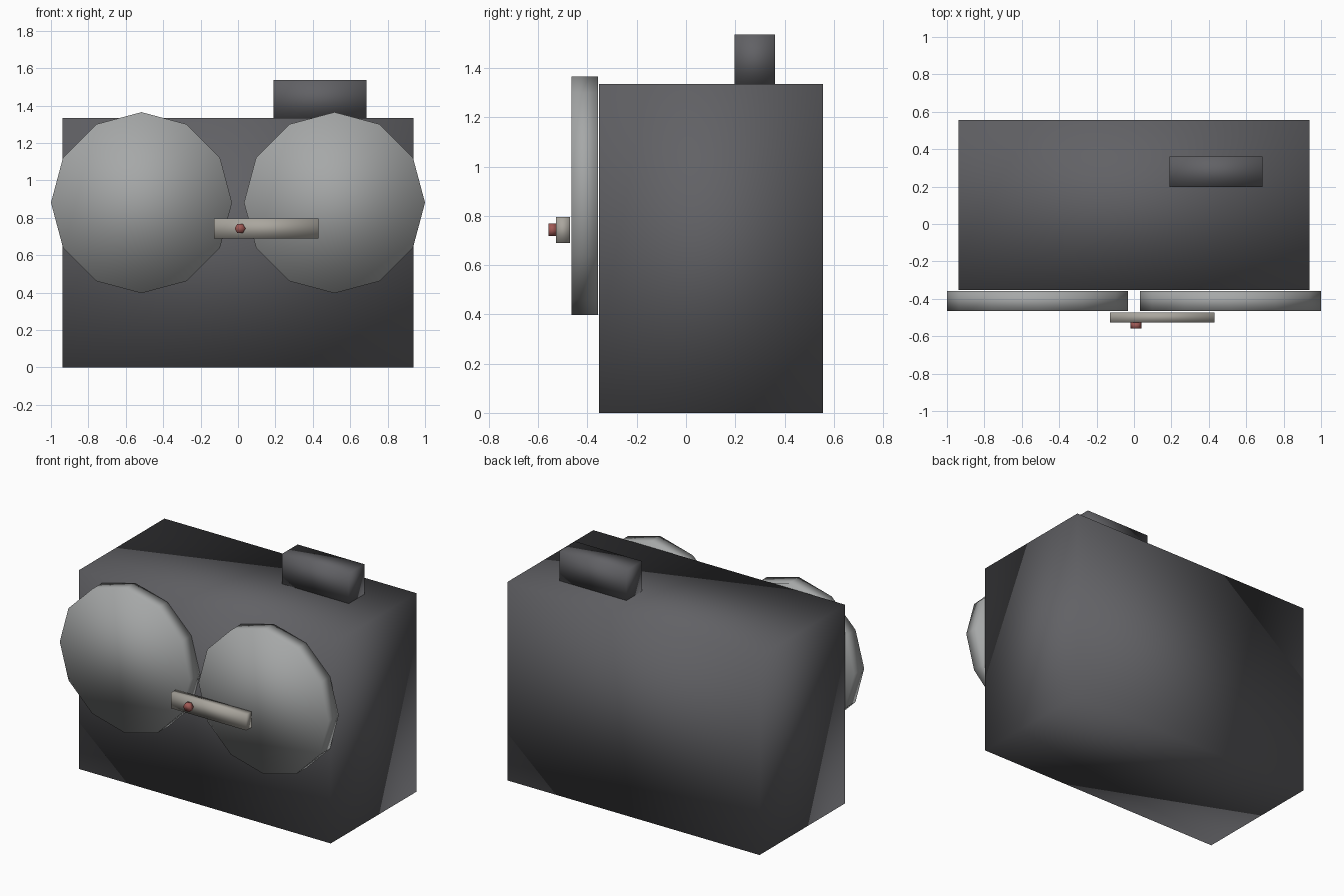
import bpy, bmesh
from math import cos, sin, tau

if "Cube" in bpy.data.objects:
    bpy.data.objects.remove(bpy.data.objects["Cube"])


def material(name, rgb):
    m = bpy.data.materials.new(name)
    m.diffuse_color = (*rgb, 1)
    m.use_nodes = True
    m.node_tree.nodes["Principled BSDF"].inputs["Base Color"].default_value = m.diffuse_color
    return m


dark = material("dark_grey", (0.12, 0.12, 0.13))
light = material("light_grey", (0.38, 0.39, 0.39))
warm = material("warm_grey", (0.40, 0.38, 0.34))
red = material("red", (0.35, 0.10, 0.09))


def prism(name, outline, y0, y1, mat):
    """Extrude an (x, z) outline from y0 back to y1, smooth shaded."""
    bm = bmesh.new()
    face = bm.faces.new([bm.verts.new((x, y0, z)) for x, z in outline])
    ext = bmesh.ops.extrude_face_region(bm, geom=[face], use_keep_orig=True)
    for v in ext["geom"]:
        if isinstance(v, bmesh.types.BMVert):
            v.co.y = y1
    bmesh.ops.recalc_face_normals(bm, faces=bm.faces)
    for f in bm.faces:
        f.smooth = True
    mesh = bpy.data.meshes.new(name)
    bm.to_mesh(mesh)
    bm.free()
    mesh.materials.append(mat)
    obj = bpy.data.objects.new(name, mesh)
    bpy.context.collection.objects.link(obj)
    return obj


def box(name, x0, x1, y0, y1, z0, z1, mat):
    return prism(name, [(x0, z0), (x1, z0), (x1, z1), (x0, z1)], y0, y1, mat)


def disc(name, cx, cz, r, sides, y0, y1, mat):
    ring = [(cx + r * cos(tau * i / sides), cz + r * sin(tau * i / sides))
            for i in range(sides)]
    return prism(name, ring, y0, y1, mat)


# Main case and the small block on top
box("body", -0.937, 0.937, -0.353, 0.557, 0, 1.335, dark)
box("top_block", 0.19, 0.686, 0.197, 0.362, 1.335, 1.537, dark)

# Pair of twelve-sided front discs
for side, label in ((-1, "left"), (1, "right")):
    disc(label + "_disc", side * 0.516, 0.881, 0.484, 12, -0.465, -0.358, light)

# Front bar with its red hexagonal pin
box("front_bar", -0.129, 0.43, -0.527, -0.472, 0.69, 0.796, warm)
disc("bar_pin", 0.011, 0.743, 0.029, 6, -0.558, -0.527, red)
